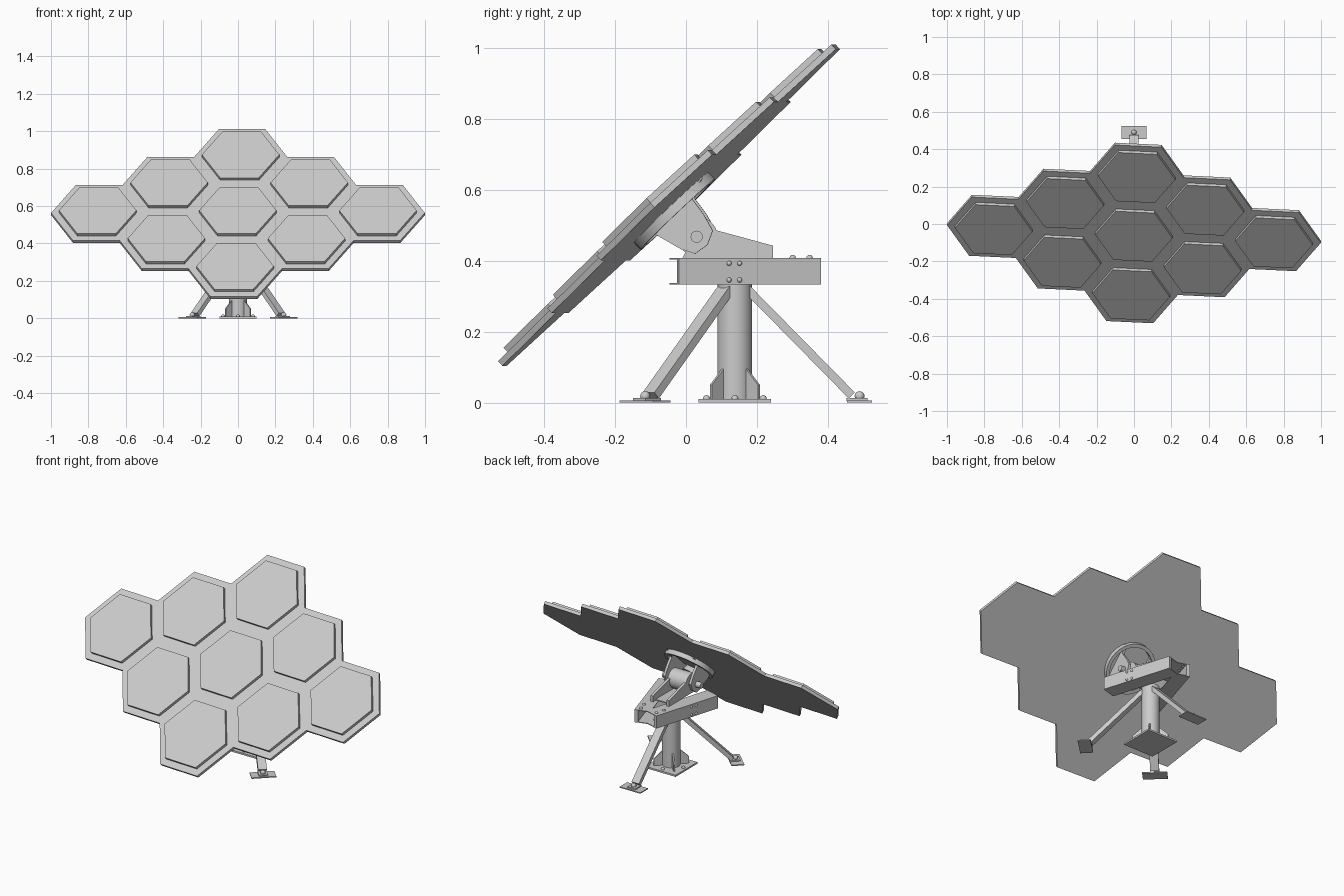
import bpy, bmesh
from math import pi, sin, cos, sqrt, radians
from mathutils import Matrix, Vector

if "Cube" in bpy.data.objects:
    bpy.data.objects.remove(bpy.data.objects["Cube"])


def finish(name, bm, mat=None, smooth=False):
    bmesh.ops.recalc_face_normals(bm, faces=bm.faces)
    me = bpy.data.meshes.new(name)
    bm.to_mesh(me)
    bm.free()
    ob = bpy.data.objects.new(name, me)
    bpy.context.collection.objects.link(ob)
    if mat is not None:
        ob.matrix_world = mat
    if smooth:
        bpy.ops.object.select_all(action='DESELECT')
        ob.select_set(True)
        bpy.context.view_layer.objects.active = ob
        bpy.ops.object.shade_smooth_by_angle(angle=radians(35))
    return ob


def prism(name, pts, vec, mat=None):
    """Extrude a flat outline along vec."""
    bm = bmesh.new()
    f = bm.faces.new([bm.verts.new(p) for p in pts])
    r = bmesh.ops.extrude_face_region(bm, geom=[f])
    moved = [g for g in r['geom'] if isinstance(g, bmesh.types.BMVert)]
    bmesh.ops.translate(bm, verts=moved, vec=vec)
    bm.faces.ensure_lookup_table()
    return finish(name, bm, mat)


def box(name, size, mat):
    bm = bmesh.new()
    bmesh.ops.create_cube(bm, size=1, matrix=Matrix.Diagonal((*size, 1)))
    return finish(name, bm, mat)


def cyl(name, a, b, r, n=32):
    a, b = Vector(a), Vector(b)
    bm = bmesh.new()
    bmesh.ops.create_cone(bm, cap_ends=True, segments=n, radius1=r, radius2=r, depth=(b - a).length)
    q = (b - a).to_track_quat('Z', 'Y').to_matrix().to_4x4()
    return finish(name, bm, Matrix.Translation((a + b) / 2) @ q, True)


def dome(name, p, r):
    bm = bmesh.new()
    bmesh.ops.create_uvsphere(bm, u_segments=12, v_segments=8, radius=r)
    return finish(name, bm, Matrix.Translation(p), True)


T = Matrix.Translation

# Panel: nine joined hexagons, tilted back and turned slightly
YAW = Matrix.Rotation(radians(-2.7), 4, 'Z')
PANEL = T((0, -0.048, 0.557)) @ YAW @ Matrix.Rotation(radians(43.5), 4, 'X')
R, TH, RAISE = 0.25, 0.018, 0.018
A, B = Vector((1.5 * R, sqrt(3) / 2 * R, 0)), Vector((-1.5 * R, sqrt(3) / 2 * R, 0))
centres = [A * i + B * j for i in (-1, 0, 1) for j in (-1, 0, 1)]


def hexagon(c, r, z):
    return [(c.x + r * cos(k * pi / 3), c.y + r * sin(k * pi / 3), z) for k in range(6)]


bm = bmesh.new()
for c in centres:
    bm.faces.new([bm.verts.new(p) for p in hexagon(c, R, -TH / 2)])
bmesh.ops.remove_doubles(bm, verts=bm.verts, dist=0.001)
r = bmesh.ops.extrude_face_region(bm, geom=bm.faces[:], use_keep_orig=True)
bmesh.ops.translate(bm, verts=[g for g in r['geom'] if isinstance(g, bmesh.types.BMVert)], vec=(0, 0, TH))
bmesh.ops.dissolve_limit(bm, angle_limit=0.02, verts=bm.verts, edges=bm.edges)
finish("panel_plate", bm, PANEL)
for c in centres:
    prism("panel_tile", hexagon(c, 0.207, TH / 2), (0, 0, RAISE), PANEL)

# Round mounting ring behind the panel
bm = bmesh.new()
prof = [(0.145, 0), (0.145, -0.027), (0.125, -0.027), (0.125, 0)]
N = 32
rings = [[bm.verts.new((pr * cos(k * 2 * pi / N), pr * sin(k * 2 * pi / N), pz - TH / 2)) for k in range(N)]
         for pr, pz in prof]
for i in range(4):
    for k in range(N):
        a, b, m = rings[i], rings[(i + 1) % 4], (k + 1) % N
        bm.faces.new((a[k], a[m], b[m], b[k]))
finish("mount_ring", bm, PANEL, True)

# Tilt arms, motor drum and shaft
arm = [(0.05, 0.632), (0.02, 0.577), (0.055, 0.53), (0.08, 0.485), (0.065, 0.445), (0.03, 0.42),
       (-0.01, 0.433), (-0.083, 0.475), (-0.11, 0.48)]
for x in (-0.095, 0.08):
    prism("tilt_arm", [(x, y, z) for y, z in arm], (0.015, 0, 0), YAW)
PY, PZ = 0.033, 0.468
cyl("tilt_motor", (-0.06, PY, PZ), (0.06, PY, PZ), 0.056)
cyl("tilt_shaft", (-0.125, PY - 0.003, PZ), (0.125, PY - 0.003, PZ), 0.017, 20)

# Sloping support cheeks under the motor
cheek = [(-0.01, 0.408), (0.245, 0.408), (0.245, 0.443), (0.09, 0.485), (0.03, 0.49)]
for x in (-0.06, 0.045):
    prism("motor_cheek", [(x, y, z) for y, z in cheek], (0.015, 0, 0))
box("motor_base", (0.12, 0.2, 0.006), T((0, 0.12, 0.411)))

# Two splayed channel beams, flanges facing inwards
BETA, W, WEB, FL = radians(17), 0.09, 0.02, 0.004
Z0, Z1 = 0.333, 0.408
chan = [(0, Z0), (0, Z1), (-W, Z1), (-W, Z1 - FL), (-WEB, Z1 - FL), (-WEB, Z0 + FL), (-W, Z0 + FL), (-W, Z0)]
for s in (-1, 1):
    ax, along = Vector((cos(BETA) * s, sin(BETA), 0)), Vector((-sin(BETA) * s, cos(BETA), 0))
    o = Vector((0.195 * s, -0.02, 0))
    prism("channel_beam", [o + ax * u + Vector((0, 0, z)) for u, z in chan], along * 0.42)
    for d in (0.148, 0.179):
        for z in (0.346, 0.393):
            dome("beam_bolt", o + along * d + Vector((0, 0, z)), 0.007)
    for d in (0.345, 0.395):
        dome("flange_bolt", o + along * d - ax * 0.03 + Vector((0, 0, Z1)), 0.009)
box("cross_member", (0.26, 0.07, 0.064), T((0, 0.138, 0.37)))

# Post, base plate, gussets and anchor bolts
C = Vector((0, 0.138, 0))
cyl("post", C, C + Vector((0, 0, 0.345)), 0.049)
box("base_plate", (0.2, 0.205, 0.01), T(C + Vector((0, 0, 0.005))))
for k in range(4):
    M = T(C) @ Matrix.Rotation(pi / 4 + k * pi / 2, 4, 'Z')
    prism("gusset", [(0.04, -0.004, 0.01), (0.096, -0.004, 0.01), (0.096, -0.004, 0.05), (0.048, -0.004, 0.095),
                     (0.04, -0.004, 0.095)], (0, 0.008, 0), M)
    dome("anchor_bolt", C + Vector(((0.08, 0, -0.08, 0)[k], (0, 0.08, 0, -0.08)[k], 0.011)), 0.01)

# Three braces with foot plates
for ang in (0, 136, -136):
    M = T(C) @ Matrix.Rotation(radians(ang), 4, 'Z')
    slope = Vector((0, 0.295, -0.295)).normalized()
    up = Vector((0, 0.7071, 0.7071)) * 0.012
    top, end = Vector((0, 0.035, 0.32)), Vector((0, 0.33, 0.02))
    w = Vector((0.024, 0, 0))
    prism("brace_leg", [top - up - w, top + up - w, top + up + w, top - up + w], end - top, M)
    box("brace_shoe", (0.05, 0.06, 0.008), M @ T((0, 0.345, 0.009)))
    box("foot_plate", (0.135, 0.07, 0.006), M @ T((0, 0.352, 0.003)))
    dome("foot_bolt", M @ Vector((0, 0.352, 0.018)), 0.014)
